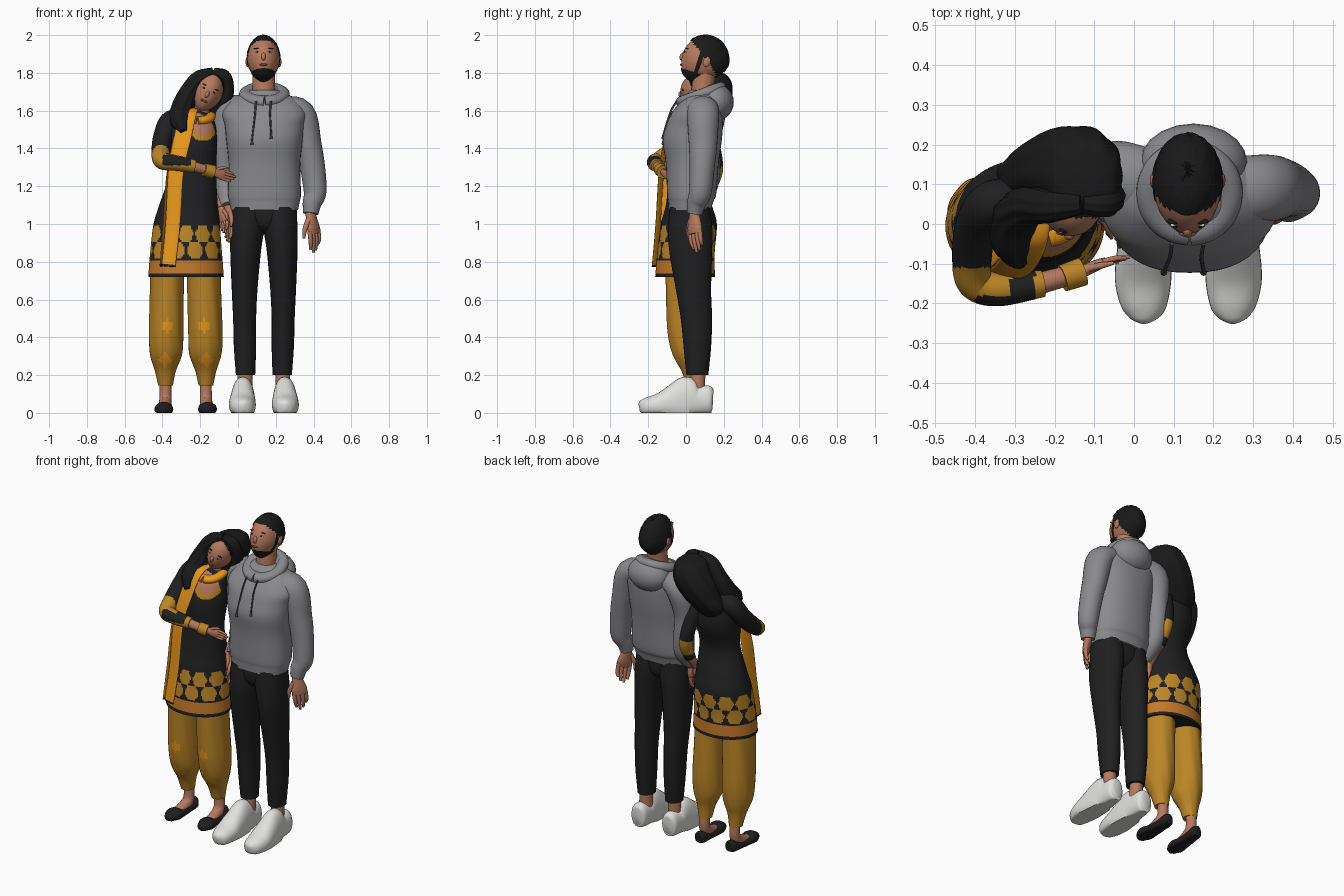
import bpy, bmesh, math, random
from mathutils import Vector, Matrix

random.seed(4)
cube = bpy.data.objects.get("Cube")
if cube:
    bpy.data.objects.remove(cube)


def material(name, *rgb):
    m = bpy.data.materials.new(name)
    m.use_nodes = True
    m.diffuse_color = (*rgb, 1)
    m.node_tree.nodes["Principled BSDF"].inputs["Base Color"].default_value = (*rgb, 1)
    return m


skin = material("skin", .47, .195, .115)
black = material("black cloth", .014, .014, .015)
hair = material("dark hair", .01, .01, .01)
grey = material("grey fleece", .255, .255, .27)
white = material("white leather", .75, .75, .73)
mustard = material("mustard cotton", .5, .235, .02)
orange = material("orange silk", .82, .32, .012)
amber = material("amber hem", .55, .19, .022)
cord = material("charcoal cord", .06, .06, .065)
lip = material("lip", .3, .08, .06)


def finish(bm, name, mats, rule=None, angle=50):
    """Turn a bmesh into a smooth object, colouring faces by an optional rule."""
    bmesh.ops.recalc_face_normals(bm, faces=bm.faces)
    if rule:
        for f in bm.faces:
            f.material_index = rule(f.calc_center_median())
    mesh = bpy.data.meshes.new(name)
    bm.to_mesh(mesh)
    bm.free()
    ob = bpy.data.objects.new(name, mesh)
    bpy.context.collection.objects.link(ob)
    for m in mats:
        mesh.materials.append(m)
    bpy.context.view_layer.objects.active = ob
    bpy.ops.object.select_all(action="DESELECT")
    ob.select_set(True)
    bpy.ops.object.shade_smooth_by_angle(angle=math.radians(angle))
    return ob


def spline(rows, sub):
    """Catmull-Rom resampling of (x, y, z, rx, ry) rows."""
    rows = [r if len(r) == 5 else (*r, r[3]) for r in rows]
    out = []
    for i in range(len(rows) - 1):
        a, b, c, d = (rows[min(max(i + k, 0), len(rows) - 1)] for k in (-1, 0, 1, 2))
        for s in range(sub):
            t = s / sub
            out.append([.5 * (2 * q + (r - p) * t + (2 * p - 5 * q + 4 * r - u) * t * t
                              + (3 * q - p - 3 * r + u) * t ** 3) for p, q, r, u in zip(a, b, c, d)])
    return out + [list(rows[-1])]


def loft(bm, rows, flat=False, side=None, sub=5, seg=24, power=2, fold=0, floor=False):
    """Skin a tube through elliptical rings; flat keeps the rings level."""
    rows = spline(rows, sub)
    pts = [Vector(r[:3]) for r in rows]
    side = Vector(side) if side else None
    rings = []
    for i, r in enumerate(rows):
        t = Vector((0, 0, 1)) if flat else (pts[min(i + 1, len(pts) - 1)] - pts[max(i - 1, 0)]).normalized()
        if side is None:
            side = t.cross((0, 1, 0)) if abs(t.y) < .9 else t.cross((0, 0, 1))
        side = (side - t * side.dot(t)).normalized()
        up = side.cross(t)
        ring = []
        for k in range(seg):
            a = math.tau * k / seg
            c, s = (math.copysign(abs(v) ** (2 / power), v) for v in (math.cos(a), math.sin(a)))
            g = 1 + fold * math.sin(9 * a + i * .25)
            p = pts[i] + side * (c * r[3] * g) + up * (s * r[4] * g)
            if floor:
                p.z = max(p.z, 0)
            ring.append(bm.verts.new(p))
        rings.append(ring)
    for lo, hi in zip(rings, rings[1:]):
        for k in range(seg):
            bm.faces.new((lo[k], lo[k - 1], hi[k - 1], hi[k]))
    bm.faces.new(rings[0])
    bm.faces.new(rings[-1][::-1])


def tube(name, rows, mats, rule=None, **kw):
    bm = bmesh.new()
    loft(bm, rows, **kw)
    return finish(bm, name, mats if isinstance(mats, list) else [mats], rule)


def ball(name, loc, size, mat, frame=Matrix()):
    bm = bmesh.new()
    bmesh.ops.create_uvsphere(bm, u_segments=20, v_segments=14, radius=1)
    bm.transform(frame @ Matrix.Translation(loc) @ Matrix.Diagonal((*size, 1)))
    return finish(bm, name, [mat])


def hand(name, wrist, along, thumb, size):
    """Palm, four fingers and a thumb."""
    w, d, t = Vector(wrist), Vector(along).normalized(), Vector(thumb)
    t = (t - d * t.dot(d)).normalized()
    n = d.cross(t)
    bm = bmesh.new()
    at = lambda u, v, k=0: w + (d * u + t * v + n * k) * size
    loft(bm, [(*at(u, 0), a * size, b * size) for u, a, b in
              ((-.1, .14, .12), (.1, .17, .12), (.35, .23, .11), (.52, .2, .08))], side=t, seg=16)
    for v, end in ((.17, .9), (.06, 1), (-.06, .95), (-.17, .82)):
        loft(bm, [(*at(.42, v), .064 * size), (*at(.7, v, .04), .058 * size),
                  (*at(end, v * .85, .12), .038 * size)], seg=10)
    loft(bm, [(*at(.12, .12), .08 * size), (*at(.35, .28, .06), .065 * size),
              (*at(.58, .32, .12), .035 * size)], seg=10)
    finish(bm, name, [skin])


def head(who, frame, w, d, h, hairline, beard=None):
    """Head with face features; hair and beard are thicker shells over it."""
    def shell(name, grow, keep, mat, rough=0):
        bm = bmesh.new()
        bmesh.ops.create_uvsphere(bm, u_segments=64, v_segments=40, radius=1)
        bmesh.ops.delete(bm, geom=[v for v in bm.verts if not keep(v.co)], context="VERTS")
        for v in bm.verts:
            p = v.co.copy()
            low = max(0, -p.z)
            g = grow + random.uniform(-rough, rough)
            v.co = (p.x * w * g * (1 - .3 * low * low), g * (p.y * d * (1 - .3 * low * (p.y > 0)) - .2 * d * low * low),
                    p.z * h * g)
        bm.transform(frame)
        finish(bm, who + name, [mat], angle=80)
    shell("_head", 1, lambda p: True, skin)
    shell("_hair", 1.06, hairline, hair, .018 if beard else 0)
    if beard:
        shell("_beard", 1.035, beard, hair, .006)
    ball(who + "_nose", (0, -d * .98, -h * .12), (w * .14, d * .12, h * .17), skin, frame)
    ball(who + "_lips", (0, -d * .92, -h * .46), (w * .26, d * .07, h * .05), lip, frame)
    for s, label in ((-1, "_right"), (1, "_left")):
        ball(who + label + "_eye", (s * w * .38, -d * .9, h * .1), (w * .13, d * .05, h * .03), white, frame)
        ball(who + label + "_iris", (s * w * .38, -d * .945, h * .1), (w * .065, d * .02, h * .035), hair, frame)
        ball(who + label + "_brow", (s * w * .4, -d * .87, h * .26), (w * .22, d * .06, h * .022), hair, frame)
        ball(who + label + "_ear", (s * w * 1.0, d * .1, -h * .05), (w * .12, d * .16, h * .22), skin, frame)


# Man: head and neck
man_frame = Matrix.Translation((.135, .1, 1.868)) @ Matrix.Rotation(math.radians(-16), 4, "X")
head("man", man_frame, .085, .122, .126, lambda p: p.z > -.72 * p.y,
     lambda p: (p.z < -.54 and p.y < .1) or (abs(p.x) > .8 and -.32 < p.y < -.02 and p.z < .25))
tube("man_neck", [(.137, .09, 1.62, .065), (.137, .09, 1.72, .06), (.137, .1, 1.82, .06)], skin)

# Man: hooded top
tube("hoodie_body", [(.14, .02, 1.075, .178, .112), (.14, .025, 1.12, .187, .12), (.14, .03, 1.16, .193, .13),
                     (.14, .033, 1.32, .19, .14), (.14, .033, 1.44, .202, .156), (.14, .045, 1.52, .21, .15),
                     (.14, .06, 1.59, .222, .135), (.14, .08, 1.66, .17, .1), (.14, .085, 1.71, .07, .06)],
     grey, flat=True, seg=40, power=2.3)
ball("hood_bag", (.15, .155, 1.645), (.135, .098, .1), grey)
tube("hood_collar", [(.14 + .095 * math.sin(a), .08 - .095 * math.cos(a), 1.682 - .035 * math.cos(a), .032, .04)
                     for a in (math.tau * k / 16 for k in range(17))], grey, seg=16, sub=3)
for label, x, end in (("right", .095, 1.45), ("left", .175, 1.48)):
    low = x - .02 * (x < .1)
    tube(label + "_drawstring", [(x, -.05, 1.65, .005), (x - .005, -.085, 1.585, .005), (low, -.118, end, .005),
                                 (low, -.122, end - .03, .009)], cord, seg=8)
tube("hoodie_left_sleeve", [(.22, .085, 1.625, .05, .08), (.33, .09, 1.585, .076, .085), (.373, .09, 1.42, .069, .075),
                            (.395, .085, 1.3, .066), (.408, .075, 1.17, .06), (.392, .055, 1.11, .05),
                            (.385, .045, 1.055, .04)], grey, seg=28)
tube("hoodie_right_sleeve", [(.06, .1, 1.63, .05, .08), (-.045, .12, 1.59, .08, .09), (-.075, .11, 1.43, .066, .07),
                             (-.068, .12, 1.28, .06), (-.06, .1, 1.18, .058), (-.052, .03, 1.09, .04)], grey, seg=28)
hand("man_left_hand", (.385, .045, 1.05), (.2, .02, -1), (-.65, -.75, 0), .2)
hand("man_right_hand", (-.05, .02, 1.08), (.1, -.15, -1), (.4, -.9, 0), .18)

# Man: trousers, ankles and trainers
tube("trouser_hips", [(.137, .02, 1.1, .172, .1), (.137, .02, 1.03, .174, .1), (.137, .022, .985, .13, .085),
                      (.137, .025, .955, .05, .05), (.137, .025, .945, .01, .02)], black, flat=True, seg=32)
for s, label in ((-1, "right"), (1, "left")):
    X = lambda off: .137 + s * off
    tube(label + "_trouser_leg", [(X(.084), .02, 1.09, .088, .105), (X(.088), .022, .98, .09, .117), (X(.097), .025, .85, .081, .113),
                                  (X(.102), .04, .65, .068, .093), (X(.102), .055, .5, .061, .083),
                                  (X(.1), .06, .35, .059, .073), (X(.097), .06, .2, .051, .058)], black, flat=True)
    tube(label + "_man_ankle", [(X(.1), .06, .08, .04), (X(.1), .065, .24, .038)], skin, flat=True)
    tube(label + "_trainer", [(X(.108), .143, .07, .03, .05), (X(.108), .125, .07, .05, .075), (X(.108), .06, .065, .056, .08),
                              (X(.11), .01, .07, .06, .122), (X(.112), -.06, .055, .067, .1), (X(.114), -.14, .04, .071, .065),
                              (X(.112), -.205, .032, .058, .05), (X(.112), -.235, .03, .038, .038), (X(.112), -.248, .028, .012, .02)],
         white, power=2.2, floor=True, seg=32, side=(1, 0, 0))

# Woman: head, hair and neck
woman_frame = Matrix.Translation((-.158, .075, 1.698)) @ Matrix.Rotation(math.radians(24), 4, "Y")
head("woman", woman_frame, .077, .105, .111, lambda p: p.z > .12 - 1.3 * p.y - .4 * abs(p.x) and p.z > -.8)
tube("woman_neck", [(-.22, .05, 1.5, .05), (-.2, .06, 1.58, .043), (-.17, .075, 1.68, .045)], skin)
tube("hair_drape", [(-.12, .1, 1.815, .025, .03), (-.125, .115, 1.795, .08, .09), (-.135, .13, 1.745, .105, .113),
                    (-.158, .14, 1.68, .122, .106), (-.192, .135, 1.61, .122, .092), (-.23, .12, 1.54, .115, .072),
                    (-.25, .11, 1.48, .06, .04)], hair, flat=True, seg=54, fold=.025)
tube("hair_right_lock", [(-.13, .05, 1.803, .025), (-.21, .045, 1.77, .04), (-.265, .045, 1.69, .048), (-.298, .015, 1.6, .058),
                         (-.305, -.05, 1.54, .05), (-.287, -.1, 1.49, .018)], hair, fold=.06, seg=36)
tube("hair_left_lock", [(-.13, .05, 1.803, .022), (-.075, .05, 1.785, .032), (-.055, .065, 1.73, .032), (-.07, .085, 1.65, .035),
                        (-.11, .09, 1.59, .02)], hair, fold=.06, seg=36)


# Woman: tunic with patterned hem and neckline
def tunic_colour(c):
    u = math.atan2(c.y, c.x + .275) / math.tau * 10
    neck = math.hypot(c.x + .185, (c.z - 1.545) * .8)
    if c.y < 0 and c.z > 1.4 and neck < .085:
        return 2 if neck < .062 else 1
    if c.z < .738 or .803 < c.z < .812:
        return 0
    if c.z < .803:
        return 3
    for row, shift, tall in ((.945, 0, .045), (.862, .5, .045)):
        du, dz = abs((u + shift) % 1 - .5) * 2, abs(c.z - row) / tall
        if max(du + dz * .45, dz) < .93:
            return 1
    return 0


tube("tunic", [(-.275, -.005, .72, .2, .158), (-.275, 0, .85, .19, .152), (-.272, .015, 1, .175, .148),
               (-.262, .015, 1.1, .155, .122), (-.243, .005, 1.25, .128, .095), (-.245, .025, 1.4, .133, .12),
               (-.245, .04, 1.5, .13, .105), (-.235, .05, 1.56, .1, .075), (-.225, .055, 1.6, .045, .045)],
     [black, mustard, skin, amber], tunic_colour, flat=True, sub=14, seg=144)


# Woman: arms, bangle and hands
def right_sleeve_colour(c):
    upper = c.y > -.11
    panel = -.4 < c.x < -.25 and c.z > 1.31 and (c.y < -.18 or c.x > -.31)
    return int(not upper and not panel)


tube("right_sleeve", [(-.29, .06, 1.55, .05), (-.355, .05, 1.54, .06), (-.395, 0, 1.46, .054), (-.408, -.08, 1.38, .05),
                      (-.4, -.145, 1.335, .046), (-.34, -.165, 1.325, .042), (-.23, -.15, 1.305, .034)],
     [black, mustard], right_sleeve_colour, sub=10, seg=40)
tube("right_forearm", [(-.25, -.153, 1.308, .028), (-.13, -.12, 1.275, .024)], skin)
tube("bangle", [(-.18, -.137, 1.288, .034), (-.13, -.12, 1.275, .036)], mustard)
hand("woman_right_hand", (-.13, -.12, 1.275), (1, .45, -.3), (.1, .1, 1), .125)
tube("left_sleeve", [(-.19, .07, 1.54, .04), (-.145, .1, 1.5, .048), (-.125, .145, 1.38, .042), (-.108, .155, 1.27, .038),
                     (-.1, .11, 1.17, .034)], [black, mustard], lambda c: int(1.2 < c.z < 1.3), sub=10, seg=40)
tube("left_forearm", [(-.1, .12, 1.18, .028), (-.09, .03, 1.08, .023)], skin)
hand("woman_left_hand", (-.09, .03, 1.08), (.25, -.3, -1), (.6, -.7, 0), .14)

# Woman: scarf
scarf_colour = lambda c: int(c.z < .785)
tube("scarf_front", [(-.25, .06, 1.605, .045, .012), (-.265, -.04, 1.585, .047, .012), (-.295, -.1, 1.45, .047, .01),
                     (-.328, -.13, 1.28, .042, .01), (-.345, -.148, 1, .04, .01), (-.368, -.168, .775, .038, .01)],
     [orange, black], scarf_colour, side=(1, 0, 0), sub=12)
tube("scarf_side_fold", [(-.335, -.06, 1.46, .03, .006), (-.37, -.085, 1.25, .045, .006),
                         (-.388, -.105, 1, .045, .006), (-.405, -.125, .775, .045, .006)],
     [orange, black], scarf_colour, side=(.2, 1, 0), sub=12)
tube("scarf_collar", [(-.215 + .062 * math.sin(a), .05 - .072 * math.cos(a), 1.565 - .02 * math.cos(a), .024, .036)
                      for a in (math.tau * k / 12 for k in range(13))], orange, seg=16, sub=3)

# Woman: gathered trousers, ankles and flat shoes
patch = lambda c: int(c.y < -.03 and (abs(c.z - .46) + abs(abs(c.x + .277) - .1) < .04
                                      or abs(c.z - .28) + abs(abs(c.x + .277) - .11) < .04))
for s, label in ((-1, "right"), (1, "left")):
    X = lambda off: -.277 + s * off
    tube(label + "_gathered_leg", [(X(.095), 0, .8, .09, .11), (X(.1), .005, .6, .09, .11), (X(.104), .012, .42, .091, .108),
                                   (X(.104), .02, .31, .085, .092), (X(.107), .035, .22, .055, .058), (X(.107), .045, .145, .039, .043)],
         [mustard, orange], patch, flat=True, sub=8, seg=48, fold=.01)
    tube(label + "_woman_foot", [(X(.107), .055, .18, .03), (X(.107), .055, .08, .032), (X(.11), .02, .045, .033),
                                 (X(.114), -.07, .025, .03, .02)], skin)
    tube(label + "_flat_shoe", [(X(.107), .115, .03, .02, .03), (X(.107), .1, .03, .036, .038), (X(.11), .04, .02, .04, .03),
                                (X(.113), -.03, .018, .046, .03), (X(.116), -.09, .02, .049, .038), (X(.116), -.135, .015, .03, .022),
                                (X(.116), -.148, .012, .01, .012)], black, floor=True, side=(1, 0, 0))
